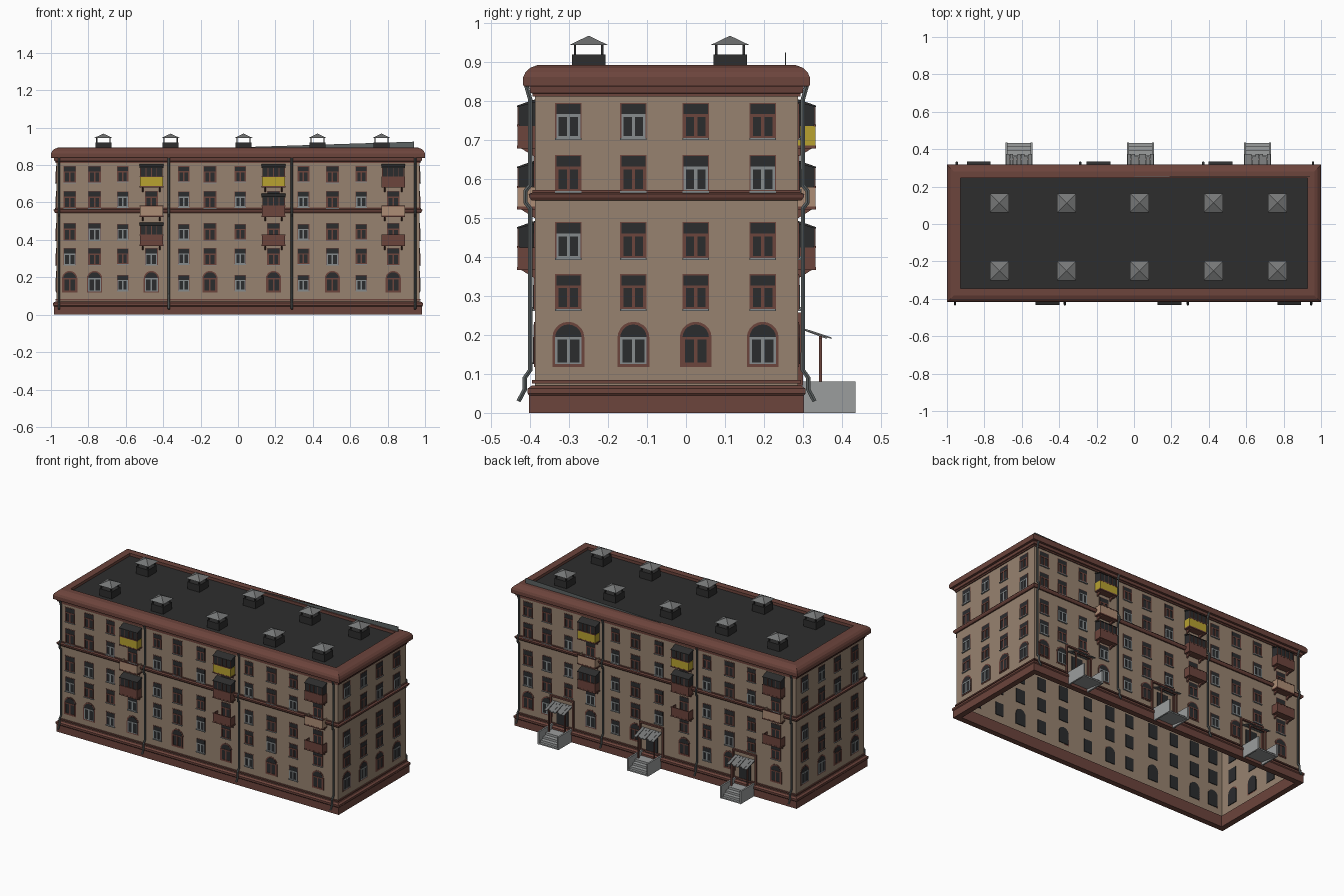
import bpy, bmesh, math
from mathutils import Matrix, Vector

if "Cube" in bpy.data.objects:
    bpy.data.objects.remove(bpy.data.objects["Cube"])

def mat(name, r, g, b):
    m = bpy.data.materials.new(name)
    m.diffuse_color = (r, g, b, 1)
    m.use_nodes = True
    m.node_tree.nodes["Principled BSDF"].inputs["Base Color"].default_value = m.diffuse_color
    return m

TAN = mat("tan plaster", 0.31, 0.225, 0.16)
RED = mat("brown red", 0.15, 0.058, 0.045)
DARK = mat("roof felt", 0.027, 0.027, 0.027)
GLASS = mat("dark glass", 0.024, 0.025, 0.027)
PIPE = mat("pipe metal", 0.11, 0.125, 0.125)
TRIM = mat("grey frame", 0.24, 0.26, 0.265)
STONE = mat("concrete", 0.33, 0.34, 0.34)
YEL = mat("yellow panel", 0.48, 0.36, 0.03)
PEACH = mat("peach panel", 0.42, 0.27, 0.18)
TIN = mat("cap tin", 0.18, 0.185, 0.185)

HX, HY, CY = 0.97, 0.338, -0.05           # wall half sizes, centre in y
parts = {}

def part(name, m):
    if name not in parts:
        parts[name] = (bmesh.new(), m)
    return parts[name][0]

def loft(bm, a, b):
    """Solid between two matching polygons."""
    va, vb = [bm.verts.new(p) for p in a], [bm.verts.new(p) for p in b]
    n = len(a)
    fs = [bm.faces.new(va), bm.faces.new(vb[::-1])]
    fs += [bm.faces.new((va[i], vb[i], vb[(i + 1) % n], va[(i + 1) % n])) for i in range(n)]
    bmesh.ops.recalc_face_normals(bm, faces=fs)

class Side:
    """One wall: u runs along it, o points outward, z up."""
    def __init__(self, angle, half):
        self.m = Matrix.Translation((0, CY, 0)) @ Matrix.Rotation(angle, 4, 'Z')
        self.h = half
    def p(self, u, o, z):
        return self.m @ Vector((u, -self.h - o, z))
    def face(self, name, m, pts, o0, o1):          # outline in (u, z)
        loft(part(name, m), [self.p(u, o0, z) for u, z in pts], [self.p(u, o1, z) for u, z in pts])
    def slide(self, name, m, pts, u0, u1):         # outline in (o, z)
        loft(part(name, m), [self.p(u0, o, z) for o, z in pts], [self.p(u1, o, z) for o, z in pts])
    def box(self, name, m, u0, u1, o0, o1, z0, z1):
        self.face(name, m, [(u0, z0), (u1, z0), (u1, z1), (u0, z1)], o0, o1)

FRONT, RIGHT, BACK, LEFT = Side(0, HY), Side(math.pi / 2, HX), Side(math.pi, HY), Side(-math.pi / 2, HX)
SIDES = (FRONT, RIGHT, BACK, LEFT)

def ring(name, m, prof, closed=True):
    """Sweep an (offset, z) profile around the building."""
    bm = part(name, m)
    loops = [[bm.verts.new((sx * (HX + o), CY + sy * (HY + o), z)) for o, z in prof]
             for sx, sy in ((-1, -1), (1, -1), (1, 1), (-1, 1))]
    n = len(prof)
    for i in range(4):
        a, b = loops[i], loops[(i + 1) % 4]
        for j in range(n if closed else n - 1):
            k = (j + 1) % n
            bm.faces.new((a[j], b[j], b[k], a[k]))

# shell, plinth, string courses, cornice, roof
ring("walls", TAN, [(0, 0.02), (0, 0.86)], False)
ring("plinth", RED, [(-0.02, 0), (0.015, 0), (0.015, 0.045), (0.019, 0.05), (0.019, 0.062), (0.008, 0.07), (-0.02, 0.07)])
ring("base_string_course", RED, [(-0.001, 0.076), (0.007, 0.076), (0.007, 0.084), (-0.001, 0.084)])
ring("middle_cornice", RED, [(-0.001, 0.545), (0.008, 0.545), (0.014, 0.553), (0.016, 0.562), (0.006, 0.566), (0.006, 0.572), (-0.001, 0.572)])
ring("frieze", RED, [(-0.001, 0.812), (0.006, 0.812), (0.006, 0.82), (0.012, 0.822), (0.014, 0.84), (-0.001, 0.84)])
ring("roof_cornice", RED, [(-0.03, 0.838), (0.028, 0.838), (0.03, 0.842), (0.03, 0.862), (0.024, 0.875),
                           (0.012, 0.886), (-0.006, 0.893), (-0.042, 0.893), (-0.042, 0.87)])
bm = part("flat_roof", DARK)
bm.faces.new([bm.verts.new((sx * (HX - 0.04), CY + sy * (HY - 0.04), 0.876)) for sx, sy in ((-1, -1), (1, -1), (1, 1), (-1, 1))])
# thin sloping upstand at the back of the roof
BACK.face("roof_upstand", PIPE, [(0, 0.88), (0, 0.895), (-0.94, 0.925), (-0.94, 0.88)], -0.034, -0.031)

# roof vents with pyramid caps
def block(name, m, x, y, w0, w1, z0, z1):
    q = lambda w, z: [(x + sx * w, y + sy * w, z) for sx, sy in ((-1, -1), (1, -1), (1, 1), (-1, 1))]
    loft(part(name, m), q(w0, z0), q(w1, z1))

for x in (-0.72, -0.36, 0.03, 0.425, 0.767):
    for y in (-0.25, 0.113):
        block("vent_shafts", DARK, x, y, 0.043, 0.043, 0.875, 0.92)
        for sx in (-1, 1):
            for sy in (-1, 1):
                block("vent_posts", DARK, x + sx * 0.035, y + sy * 0.035, 0.003, 0.003, 0.92, 0.946)
        block("vent_caps", TIN, x, y, 0.051, 0.001, 0.944, 0.968)

# windows: pane seen from both sides of the wall, border and T mullion
def window(s, u, z0, z1, w, grey, arch=False):
    h = w / 2
    fm, fn = (TRIM, "grey_window_frames") if grey else (RED, "brown_window_frames")
    def outline(g):
        if not arch:
            return [(u - h - g, z0 - g), (u + h + g, z0 - g), (u + h + g, z1 + g), (u - h - g, z1 + g)]
        top = [(u + (h + g) * math.cos(a), z1 - h + (h + g) * math.sin(a)) for a in [math.pi * i / 10 for i in range(11)]]
        return [(u - h - g, z0 - g), (u + h + g, z0 - g)] + top
    s.face("window_panes", GLASS, outline(0), -0.004, 0.003)
    s.face("window_surrounds", RED, outline(0.007 if arch else 0.003), 0, 0.002)
    t = 0.004
    zt = z0 + (z1 - z0) * 0.62
    s.box(fn, fm, u - t, u + t, 0, 0.005, z0, zt)
    s.box(fn, fm, u - h, u + h, 0, 0.005, zt, zt + 0.007)
    s.box(fn, fm, u - h, u + h, 0, 0.005, z0, z0 + 0.005)
    for e in (-1, 1):
        a = u + e * (h - 0.003)
        s.box(fn, fm, a - 0.003, a + 0.003, 0, 0.005, z0, zt)
    if not arch:
        s.box("window_sills", fm, u - h - 0.003, u + h + 0.003, 0, 0.008, z0 - 0.005, z0)

ROWS = [(0.125, 0.227), (0.267, 0.353), (0.398, 0.487), (0.57, 0.659), (0.706, 0.793)]
LONG = [-0.9, -0.767, -0.617, -0.463, -0.29, -0.15, 0.013, 0.19, 0.35, 0.505, 0.66, 0.83]
SHORT = [-0.252, -0.085, 0.075, 0.247]
PORCH = [-0.66, -0.035, 0.615]
GREY_LONG = ["011110101010", "100110100100", "011010001000", "001010101010", "000000000000"]   # 1 = grey frame
GREY_SHORT = ["1101", "0000", "1000", "0011", "1100"]
for s in SIDES:
    long = s in (FRONT, BACK)
    for r, (z0, z1) in enumerate(ROWS):
        for i, u in enumerate(LONG if long else SHORT):
            grey = (GREY_LONG if long else GREY_SHORT)[r][i] == "1"
            small = long and i in (2, 4, 6, 8, 10)
            if r == 0 and s is BACK and min(abs(u - p) for p in PORCH) < 0.08:
                continue
            if small:
                window(s, u, z0 + 0.005, min(z1, z0 + 0.085), 0.056, grey)
            else:
                window(s, u, z0, z1, 0.068 if r == 0 else 0.062, grey, r == 0)

# balconies: (column, storey floor, panel colour, glazed)
BALCONIES = [(-0.463, 0.687, YEL, 1), (-0.463, 0.53, PEACH, 0), (-0.463, 0.375, RED, 1),
             (0.19, 0.687, YEL, 1), (0.19, 0.53, RED, 1), (0.19, 0.375, RED, 0),
             (0.83, 0.687, RED, 1), (0.83, 0.53, PEACH, 0), (0.83, 0.375, RED, 0)]

def balcony(s, u, f, m, glazed):
    w, d = 0.064, 0.046
    s.box("balcony_slabs", RED, u - w, u + w, 0, d, f - 0.008, f)
    pn = m.name.replace(" ", "_") + "_balcony_panels"
    s.box(pn, m, u - w + 0.002, u + w - 0.002, d - 0.005, d - 0.001, f, f + 0.05)
    for e in (-1, 1):
        a = u + e * (w - 0.004)
        s.box(pn, m, a - 0.002, a + 0.002, 0, d - 0.005, f, f + 0.05)
        b = u + e * 0.045
        s.slide("balcony_brackets", RED, [(0, f - 0.008), (0.035, f - 0.008), (0, f - 0.03)], b - 0.004, b + 0.004)
    s.box("balcony_rails", RED, u - w, u + w, d - 0.006, d, f + 0.048, f + 0.053)
    if glazed:
        s.slide("balcony_glazing", GLASS, [(0, f + 0.05), (d - 0.004, f + 0.05), (d - 0.004, f + 0.1), (0, f + 0.11)], u - w + 0.004, u + w - 0.004)
        s.slide("balcony_roofs", DARK, [(0, f + 0.11), (d, f + 0.098), (d, f + 0.102), (0, f + 0.118)], u - w, u + w)
        for k in range(5):
            a = u + (k - 2) * 0.029
            s.box("balcony_mullions", RED, a - 0.002, a + 0.002, d - 0.006, d - 0.001, f + 0.05, f + 0.1)

for s in (FRONT, BACK):
    for b in BALCONIES:
        balcony(s, *b)

# entrance porches on the back
for u in PORCH:
    BACK.box("entrance_doors", GLASS, u - 0.04, u + 0.04, -0.04, 0.004, 0.07, 0.2)
    for e in (-1, 1):
        a = u + e * 0.078
        BACK.box("portal_frames", RED, a - 0.005, a + 0.005, 0, 0.012, 0.07, 0.255)
        b = u + e * 0.067
        BACK.box("porch_side_walls", STONE, b - 0.005, b + 0.005, 0, 0.147, 0, 0.08)
        c = u + e * 0.055
        BACK.box("porch_posts", RED, c - 0.004, c + 0.004, 0.053, 0.061, 0.05, 0.198)
    BACK.box("portal_frames", RED, u - 0.083, u + 0.083, 0, 0.012, 0.248, 0.258)
    BACK.slide("porch_steps", STONE, [(0, 0.02), (0, 0.05), (0.08, 0.05), (0.08, 0.036), (0.105, 0.036), (0.105, 0.022),
                                      (0.13, 0.022), (0.13, 0.008), (0.145, 0.008), (0.145, 0)], u - 0.063, u + 0.063)
    for k in range(7):                     # uneven canopy boards
        a, d = u + (k - 3) * 0.02, 0.085 - 0.012 * (k % 3 == 1)
        BACK.slide("porch_canopies", TIN, [(0, 0.217), (d, 0.19), (d, 0.194), (0, 0.222)], a - 0.0092, a + 0.0092)
    BACK.box("canopy_beams", RED, u - 0.065, u + 0.065, 0.053, 0.061, 0.19, 0.198)

# write meshes
for name, (bm, m) in parts.items():
    me = bpy.data.meshes.new(name)
    bmesh.ops.recalc_face_normals(bm, faces=bm.faces[:])
    bm.to_mesh(me)
    bm.free()
    me.materials.append(m)
    bpy.context.collection.objects.link(bpy.data.objects.new(name, me))

# downpipes
cu = bpy.data.curves.new("downpipes", 'CURVE')
cu.dimensions, cu.bevel_depth, cu.bevel_resolution, cu.use_fill_caps = '3D', 0.0065, 1, True
path = [(0.022, 0.84), (0.012, 0.805), (0.012, 0.585), (0.024, 0.57), (0.024, 0.54), (0.012, 0.525),
        (0.012, 0.11), (0.026, 0.09), (0.026, 0.06), (0.042, 0.03)]
for s in (FRONT, BACK):
    for u in (-0.957, -0.37, 0.288, 0.947):
        sp = cu.splines.new('POLY')
        sp.points.add(len(path) - 1)
        for pt, (o, z) in zip(sp.points, path):
            pt.co = (*s.p(u, o, z), 1)
cu.materials.append(PIPE)
pipes = bpy.data.objects.new("downpipes", cu)
bpy.context.collection.objects.link(pipes)
bpy.context.view_layer.objects.active = pipes
pipes.select_set(True)
bpy.ops.object.convert(target='MESH')
bpy.ops.object.shade_smooth_by_angle()
